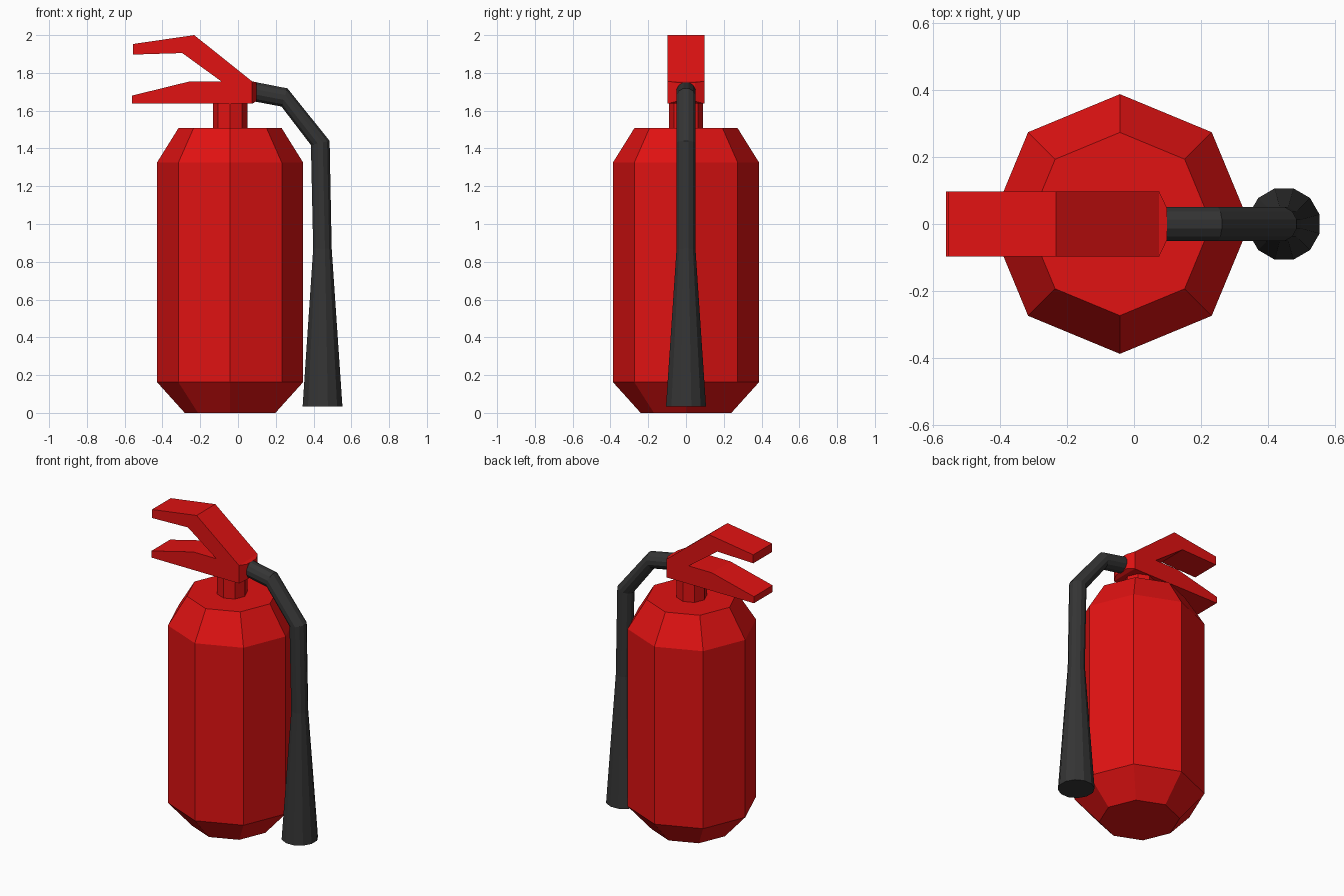
import bpy, bmesh
from math import sin, cos, pi
from mathutils import Vector

if "Cube" in bpy.data.objects:
    bpy.data.objects.remove(bpy.data.objects["Cube"])


def material(name, rgb):
    m = bpy.data.materials.new(name)
    m.diffuse_color = (*rgb, 1)
    m.use_nodes = True
    m.node_tree.nodes["Principled BSDF"].inputs["Base Color"].default_value = m.diffuse_color
    return m


RED = material("red_paint", (0.75, 0.006, 0.006))
BLACK = material("black_rubber", (0.035, 0.035, 0.035))


def finish(name, bm, mat):
    bmesh.ops.recalc_face_normals(bm, faces=bm.faces)
    me = bpy.data.meshes.new(name)
    bm.to_mesh(me)
    bm.free()
    me.materials.append(mat)
    ob = bpy.data.objects.new(name, me)
    bpy.context.collection.objects.link(ob)
    return ob


def loft(name, rings, mat):
    """Skin a list of equal-length point rings and cap both ends."""
    bm = bmesh.new()
    loops = [[bm.verts.new(p) for p in ring] for ring in rings]
    n = len(loops[0])
    for a, b in zip(loops, loops[1:]):
        for i in range(n):
            j = (i + 1) % n
            bm.faces.new((a[i], a[j], b[j], b[i]))
    bm.faces.new(loops[0])
    bm.faces.new(loops[-1])
    return finish(name, bm, mat)


def ring(center, u, v, n, phase=0.0):
    """Regular ring of n points spanned by the half-axes u and v."""
    c, u, v = Vector(center), Vector(u), Vector(v)
    return [c + u * cos(phase + 2 * pi * i / n) + v * sin(phase + 2 * pi * i / n)
            for i in range(n)]


def lathe(name, profile, mat):
    return loft(name, [ring((-0.042, 0, z), (r, 0, 0), (0, r, 0), 8) for r, z in profile], mat)


# Octagonal tank and neck
lathe("tank", [(0.24, 0), (0.387, 0.163), (0.387, 1.325), (0.273, 1.508)], RED)
lathe("neck", [(0.091, 1.50), (0.091, 1.645)], RED)

# Handle and lever: one side profile extruded across y
W = 0.097
profile = [(-0.56, 1.637), (0.075, 1.637), (0.075, 1.755), (-0.232, 2.0), (-0.555, 1.953),
           (-0.555, 1.897), (-0.295, 1.905), (-0.088, 1.755), (-0.255, 1.755), (-0.56, 1.68)]
bm = bmesh.new()
sides = [[bm.verts.new((x, y, z)) for x, z in profile] for y in (-W, W)]
for s in sides:
    bm.faces.new(s)
n = len(profile)
for i in range(n):
    j = (i + 1) % n
    f = bm.faces.new((sides[0][i], sides[0][j], sides[1][j], sides[1][i]))
    if i == 1:
        end = f
# Tapered hose socket at the back of the block
socket = bmesh.ops.extrude_face_region(bm, geom=[end])
bmesh.ops.delete(bm, geom=[end], context='FACES_ONLY')
for v in [g for g in socket["geom"] if isinstance(g, bmesh.types.BMVert)]:
    v.co = (0.098, v.co.y * 0.5, 1.70 + (v.co.z - 1.696) * 0.85)
finish("handle", bm, RED)

# Hose and nozzle: outer and inner xz points of each section, then y radius
sections = [((0.088, 1.752), (0.080, 1.650), 0.051),
            ((0.262, 1.718), (0.230, 1.622), 0.051),
            ((0.485, 1.440), (0.386, 1.418), 0.051),
            ((0.496, 0.870), (0.398, 0.870), 0.050),
            ((0.553, 0.033), (0.342, 0.033), 0.106)]
SIDES = 12
K = 1 / cos(pi / SIDES)
rings = []
for (ox, oz), (ix, iz), r in sections:
    outer, inner = Vector((ox, 0, oz)), Vector((ix, 0, iz))
    rings.append(ring((outer + inner) / 2, (outer - inner) / 2 * K, (0, r * K, 0),
                      SIDES, pi / SIDES))
loft("hose", rings, BLACK)
